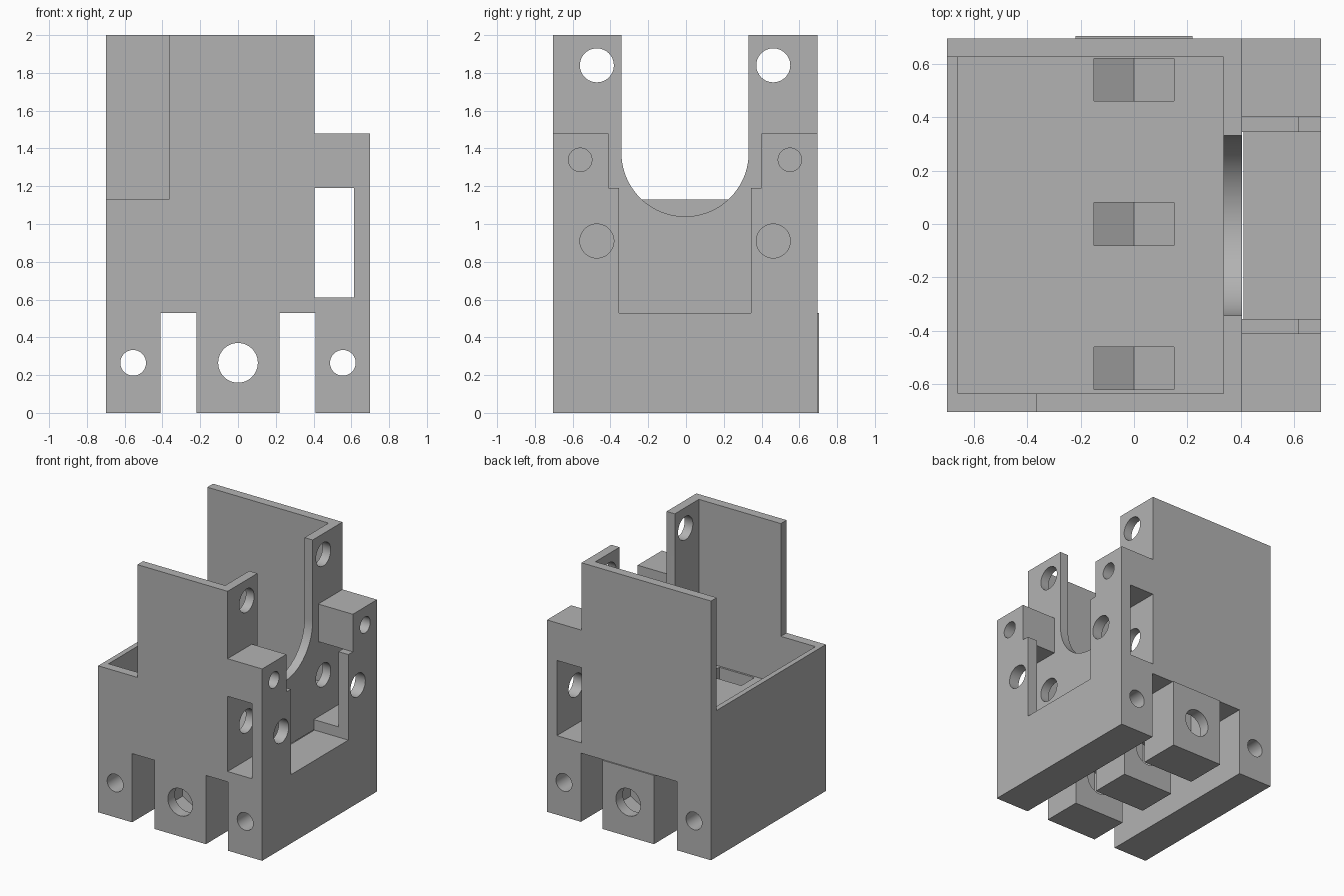
import bpy, bmesh
from math import sin, cos, pi

cube = bpy.data.objects.get("Cube")
if cube:
    bpy.data.objects.remove(cube, do_unlink=True)

MID = -0.005          # middle of the housing in y
FRONT, BACK = MID - 0.7, MID + 0.7
WALL = 0.405          # outer face of the slotted wall

grey = bpy.data.materials.new("plain grey")
grey.use_nodes = True
grey.diffuse_color = (0.45, 0.45, 0.45, 1)
grey.node_tree.nodes["Principled BSDF"].inputs["Base Color"].default_value = (0.45, 0.45, 0.45, 1)


def prism(name, axis, profile, lo, hi):
    """Extrude a 2D profile along one axis."""
    place = {"X": lambda a, b: (lo, a, b),
             "Y": lambda a, b: (a, lo, b),
             "Z": lambda a, b: (a, b, lo)}[axis]
    bm = bmesh.new()
    face = bm.faces.new([bm.verts.new(place(a, b)) for a, b in profile])
    moved = bmesh.ops.extrude_face_region(bm, geom=[face])["geom"]
    shift = [hi - lo if axis == k else 0 for k in "XYZ"]
    bmesh.ops.translate(bm, vec=shift,
                        verts=[g for g in moved if isinstance(g, bmesh.types.BMVert)])
    bmesh.ops.recalc_face_normals(bm, faces=bm.faces)
    mesh = bpy.data.meshes.new(name)
    bm.to_mesh(mesh)
    bm.free()
    mesh.materials.append(grey)
    obj = bpy.data.objects.new(name, mesh)
    bpy.context.collection.objects.link(obj)
    return obj


def box(name, x0, x1, y0, y1, z0, z1):
    return prism(name, "Z", [(x0, y0), (x1, y0), (x1, y1), (x0, y1)], z0, z1)


def arc(a, b, r, start=0.0, sweep=2 * pi, n=48):
    closed = sweep >= 2 * pi
    steps = n if closed else n + 1
    return [(a + r * cos(start + sweep * i / n), b + r * sin(start + sweep * i / n))
            for i in range(steps)]


def cut(target, cutter):
    """Subtract the cutter and throw it away."""
    mod = target.modifiers.new("cut", "BOOLEAN")
    mod.operation, mod.solver, mod.object = "DIFFERENCE", "EXACT", cutter
    graph = bpy.context.evaluated_depsgraph_get()
    mesh = bpy.data.meshes.new_from_object(target.evaluated_get(graph))
    target.modifiers.clear()
    target.data = mesh
    bpy.data.objects.remove(cutter, do_unlink=True)


housing = box("housing", -0.7, 0.7, FRONT, BACK, 0, 2)

# Outer steps: low bracket on one side, low corner on the other
cut(housing, box("bracket_step", WALL, 0.8, -0.8, 0.8, 1.48, 2.1))
cut(housing, box("corner_step", -0.8, -0.365, -0.8, -0.5, 1.13, 2.1))
cut(housing, box("side_step", -0.8, -0.5, -0.8, MID + 0.63, 1.13, 2.1))

# Main cavity
cut(housing, box("cavity", -0.66, 0.335, MID - 0.63, MID + 0.63, 0.76, 2.2))

# Round-bottomed slot in the wall
slot = arc(MID, 1.377, 0.337, pi, pi, 40) + [(MID + 0.337, 2.1), (MID - 0.337, 2.1)]
cut(housing, prism("round_slot", "X", slot, 0.3, 0.45))

# Stepped pocket between the bracket arms, and the window behind them
half = [(0.35, 0.53), (0.35, 1.19), (0.405, 1.19), (0.405, 1.6)]
pocket = [(MID + y, z) for y, z in half] + [(MID - y, z) for y, z in reversed(half)]
cut(housing, prism("bracket_pocket", "X", pocket, WALL, 0.8))
cut(housing, box("window", WALL, 0.615, -0.8, 0.8, 0.61, 1.19))

# Channels under the floor, leaving three centre feet
for x0, x1 in ((-0.41, -0.22), (0.22, 0.41)):
    cut(housing, box("channel", x0, x1, -0.8, 0.8, -0.1, 0.53))
for side in (-1, 1):
    y0, y1 = sorted((MID + side * 0.16, MID + side * 0.385))
    cut(housing, box("foot_gap", -0.3, 0.3, y0, y1, -0.1, 0.53))

# Nut traps dropping from the cavity floor into each foot
trap = [(-0.15, 0.9), (-0.15, 0.178), (0, 0.092), (0.15, 0.178), (0.15, 0.9)]
for y in (-0.54, 0.0, 0.54):
    cut(housing, prism("nut_trap", "Y", trap, y - 0.08, y + 0.08))

# Bolt holes from front to back
for x, r in ((-0.555, 0.068), (0, 0.105), (0.555, 0.068)):
    cut(housing, prism("bolt_hole", "Y", arc(x, 0.265, r), -0.8, 0.8))

# Side holes: two pairs through the wall, one blind pair in the bracket
for side in (-1, 1):
    for y, z, r, start in ((0.467, 1.84, 0.09, 0.25),
                           (0.467, 0.91, 0.09, 0.25),
                           (0.555, 1.34, 0.062, 0.42)):
        cut(housing, prism("side_hole", "X", arc(MID + side * y, z, r), start, 0.8))

# Raised face on the back foot
back_foot_face = box("back_foot_face", -0.22, 0.22, BACK, BACK + 0.01, 0, 0.53)
cut(back_foot_face, prism("bolt_hole", "Y", arc(0, 0.265, 0.105), 0.5, 0.8))

# Smooth the bores, keep the corners sharp
bpy.ops.object.select_all(action="DESELECT")
for obj in (housing, back_foot_face):
    obj.select_set(True)
bpy.context.view_layer.objects.active = housing
bpy.ops.object.shade_smooth_by_angle(angle=pi / 6)
